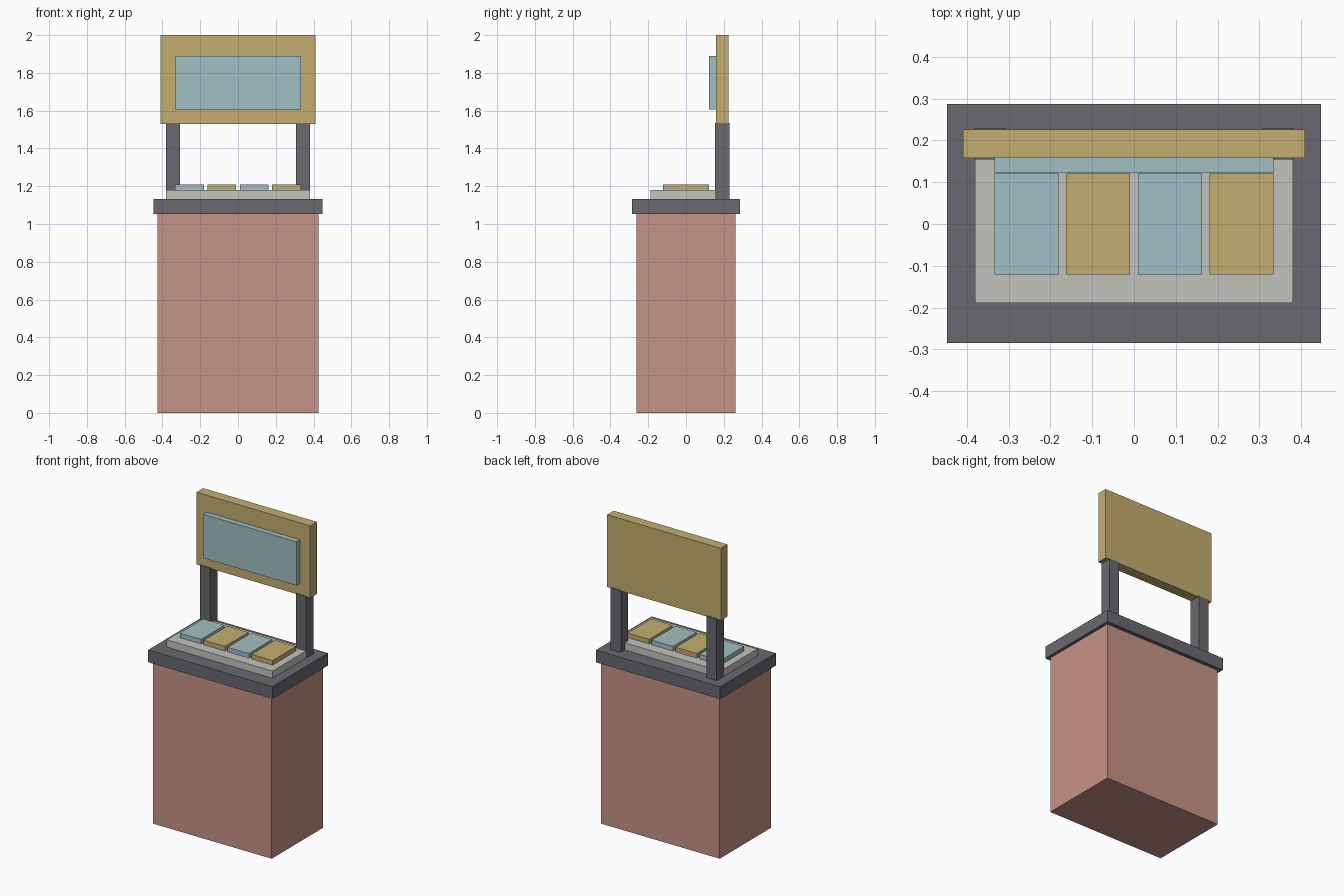
import bpy
from mathutils import Vector

default = bpy.data.objects.get("Cube")
if default:
    bpy.data.objects.remove(default, do_unlink=True)


def material(name, rgb):
    """Flat material from 8-bit display colour values."""
    linear = [((c / 255 + 0.055) / 1.055) ** 2.4 for c in rgb] + [1.0]
    mat = bpy.data.materials.new(name)
    mat.use_nodes = True
    mat.diffuse_color = linear
    mat.node_tree.nodes["Principled BSDF"].inputs["Base Color"].default_value = linear
    return mat


def box(name, low, high, mat):
    """Box spanning two opposite corners."""
    low, high = Vector(low), Vector(high)
    bpy.ops.mesh.primitive_cube_add(size=1, location=(low + high) / 2)
    obj = bpy.context.object
    obj.name = name
    obj.scale = high - low
    bpy.ops.object.transform_apply(location=False, rotation=False, scale=True)
    obj.data.materials.append(mat)
    return obj


terracotta = material("terracotta", (198, 147, 135))
charcoal = material("charcoal", (104, 105, 111))
stone = material("pale stone", (196, 195, 190))
gold = material("gold", (196, 174, 112))
teal = material("pale teal", (161, 192, 195))

# Pedestal with overhanging counter and raised tray
box("pedestal", (-0.427, -0.263, 0), (0.427, 0.263, 1.053), terracotta)
box("counter_top", (-0.447, -0.285, 1.053), (0.447, 0.287, 1.133), charcoal)
box("display_tray", (-0.381, -0.189, 1.133), (0.381, 0.189, 1.18), stone)

# Row of tiles in alternating colours
width, pitch = 0.153, 0.1717
for i in range(4):
    x = (i - 1.5) * pitch
    box(f"tile_{i + 1}", (x - width / 2, -0.121, 1.18), (x + width / 2, 0.121, 1.21),
        gold if i % 2 else teal)

# Posts carrying the sign
for side, x in (("left", 0.345), ("right", -0.345)):
    box(f"{side}_post", (x - 0.037, 0.154, 1.133), (x + 0.037, 0.23, 1.535), charcoal)

# Sign board with raised front panel
box("sign_board", (-0.409, 0.158, 1.53), (0.409, 0.226, 2.0), gold)
box("sign_panel", (-0.334, 0.122, 1.605), (0.334, 0.16, 1.89), teal)
